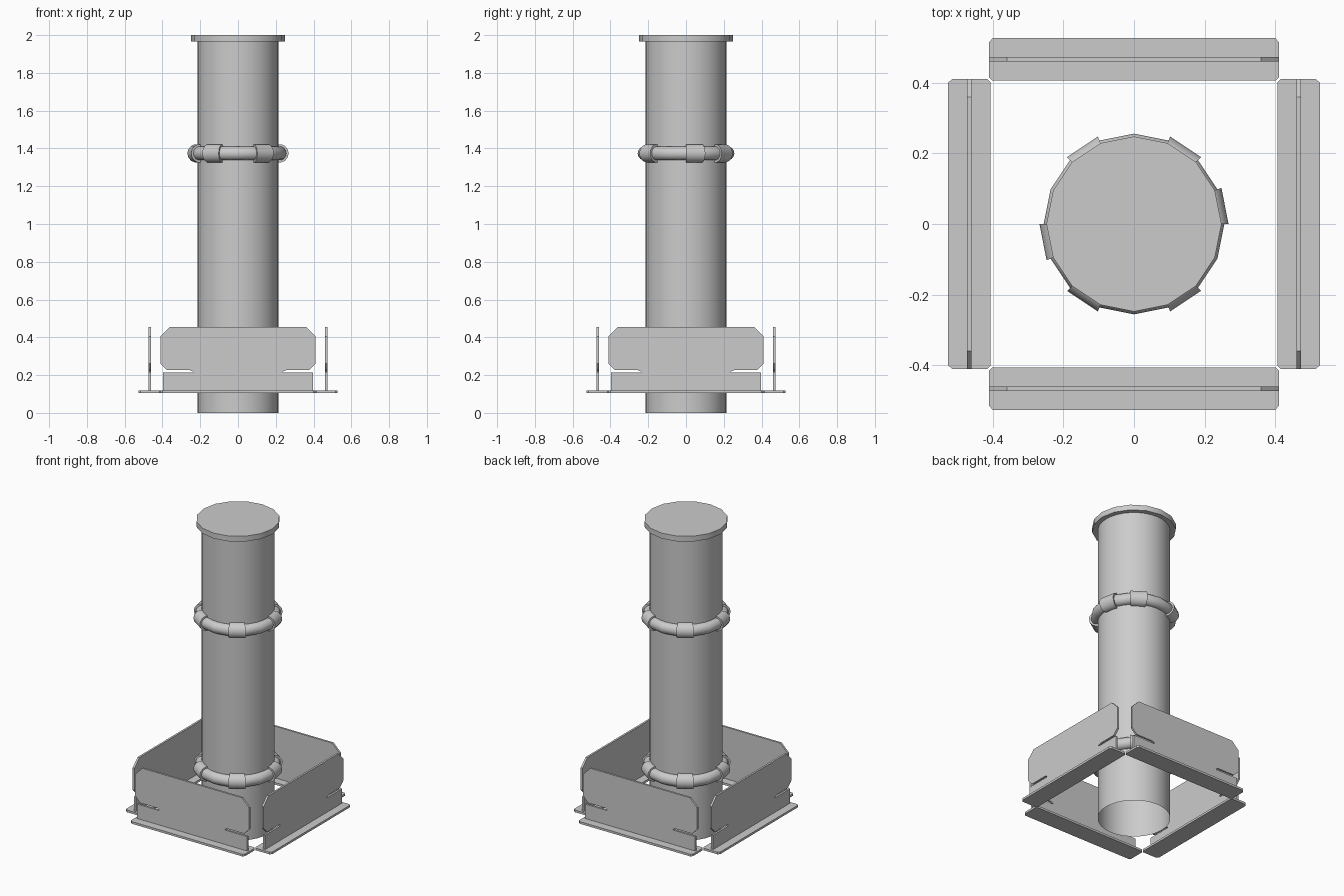
import bpy, bmesh, math
from math import sin, cos, pi, radians
from mathutils import Matrix

if "Cube" in bpy.data.objects:
    bpy.data.objects.remove(bpy.data.objects["Cube"])


def finish(bm, name, smooth=None):
    bmesh.ops.recalc_face_normals(bm, faces=bm.faces)
    me = bpy.data.meshes.new(name)
    bm.to_mesh(me)
    bm.free()
    ob = bpy.data.objects.new(name, me)
    bpy.context.collection.objects.link(ob)
    if smooth:
        bpy.ops.object.select_all(action='DESELECT')
        ob.select_set(True)
        bpy.context.view_layer.objects.active = ob
        bpy.ops.object.shade_smooth_by_angle(angle=radians(smooth))
    return ob


def extrude_profile(name, pts, to3d, vec, turn):
    """Solid plate from a 2D outline, turned about z."""
    bm = bmesh.new()
    face = bm.faces.new([bm.verts.new(to3d(*p)) for p in pts])
    ext = bmesh.ops.extrude_face_region(bm, geom=[face])
    verts = [g for g in ext['geom'] if isinstance(g, bmesh.types.BMVert)]
    bmesh.ops.translate(bm, verts=verts, vec=vec)
    bmesh.ops.transform(bm, matrix=Matrix.Rotation(turn, 4, 'Z'), verts=bm.verts)
    return finish(bm, name)


def tube_arc(name, z, major, minor, start, count, sides=14):
    """Tube swept round a 16-sided ring, closed when count is 16."""
    bm = bmesh.new()
    closed = count == 16
    loops = []
    for i in range(count if closed else count + 1):
        a = (start + i) * pi / 8
        loops.append([bm.verts.new(((major + minor * cos(t)) * cos(a),
                                    (major + minor * cos(t)) * sin(a),
                                    z + minor * sin(t)))
                      for t in (2 * pi * k / sides for k in range(sides))])
    for i in range(count):
        a, b = loops[i], loops[(i + 1) % len(loops)]
        for k in range(sides):
            m = (k + 1) % sides
            bm.faces.new((a[k], b[k], b[m], a[m]))
    if not closed:
        bm.faces.new(loops[0])
        bm.faces.new(loops[-1])
    return finish(bm, name, 40)


# column, open at the bottom
bm = bmesh.new()
bmesh.ops.create_cone(bm, cap_ends=False, segments=32, radius1=0.215, radius2=0.215,
                      depth=1.98, matrix=Matrix.Translation((0, 0, 0.99)))
finish(bm, "column", 40)

# flat 16-sided cap
bm = bmesh.new()
bmesh.ops.create_cone(bm, cap_ends=True, segments=16, radius1=0.248, radius2=0.248,
                      depth=0.035, matrix=Matrix.Translation((0, 0, 1.9825)))
finish(bm, "cap", 30)

# two hoops with six clamps each
for label, z in (("upper", 1.374), ("lower", 0.39)):
    tube_arc(label + "_hoop", z, 0.219, 0.037, 0, 16)
    for n, seg in enumerate((0, 2, 5, 8, 10, 13)):
        tube_arc(f"{label}_clamp_{n}", z, 0.219, 0.049, seg, 1)

# half outline of a guard panel (x, z): skirt, side notch, chamfered board
half = [(0.397, 0.115), (0.397, 0.213), (0.24, 0.213), (0.238, 0.219), (0.255, 0.226),
        (0.375, 0.226), (0.411, 0.262), (0.411, 0.405), (0.36, 0.456)]
panel = half + [(-x, z) for x, z in reversed(half)]

# half outline of a base flange (x, y)
half = [(0.402, -0.407), (0.411, -0.416), (0.411, -0.515), (0.4, -0.527)]
flange = half + [(-x, y) for x, y in reversed(half)]

for n, side in enumerate(("front", "right", "back", "left")):
    turn = n * pi / 2
    extrude_profile(side + "_panel", panel, lambda x, z: (x, -0.473, z), (0, 0.013, 0), turn)
    extrude_profile(side + "_flange", flange, lambda x, y: (x, y, 0.105), (0, 0, 0.014), turn)
